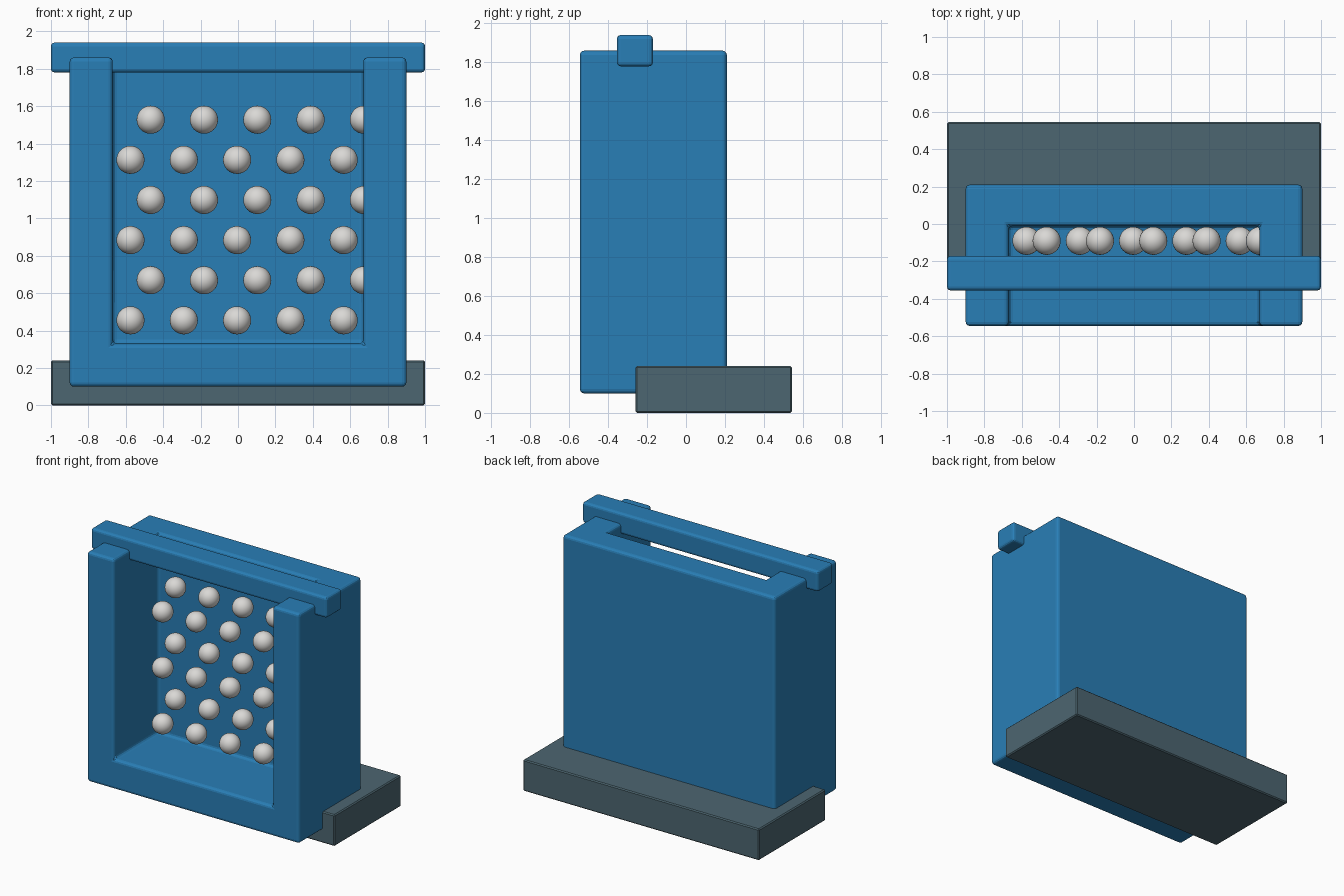
import bpy

if "Cube" in bpy.data.objects:
    bpy.data.objects.remove(bpy.data.objects["Cube"])


def material(name, colour):
    m = bpy.data.materials.new(name)
    m.diffuse_color = (*colour, 1)
    m.use_nodes = True
    m.node_tree.nodes["Principled BSDF"].inputs["Base Color"].default_value = m.diffuse_color
    return m


BLUE = material("blue", (0.022, 0.21, 0.47))
SLATE = material("slate grey", (0.073, 0.133, 0.164))
PEARL = material("pale grey", (0.70, 0.69, 0.67))


def box(name, x, y, z, mat=None):
    """Box from (min, max) pairs on each axis."""
    spans = (x, y, z)
    bpy.ops.mesh.primitive_cube_add(size=1, location=[(a + b) / 2 for a, b in spans])
    ob = bpy.context.object
    ob.name = name
    ob.scale = [b - a for a, b in spans]
    bpy.ops.object.transform_apply(location=False, rotation=False, scale=True)
    if mat:
        ob.data.materials.append(mat)
    return ob


def bevel(ob, width, segments=3):
    mod = ob.modifiers.new("rounded edges", 'BEVEL')
    mod.width = width
    mod.segments = segments
    mod.limit_method = 'ANGLE'


# Base plate
base = box("base_plate", (-1, 1), (-0.26, 0.545), (0, 0.24), SLATE)
bevel(base, 0.008, 1)

# Open tray: solid block with a cavity open to the front and the top
tray = box("tray_body", (-0.9, 0.9), (-0.545, 0.21), (0.1, 1.86), BLUE)
cavity = box("cavity_cutter", (-0.67, 0.67), (-1, -0.01), (0.33, 2.5), BLUE)
cavity.hide_render = True
cavity.hide_set(True)
cut = tray.modifiers.new("cavity", 'BOOLEAN')
cut.operation = 'DIFFERENCE'
cut.solver = 'EXACT'
cut.object = cavity
bevel(tray, 0.022)

# Bar across the top
bar = box("top_bar", (-1, 1), (-0.355, -0.17), (1.78, 1.94), BLUE)
bevel(bar, 0.02)

# Staggered rows of balls; the last one of each odd row sinks into the side wall
ball_mesh = None
for row in range(6):
    for col in range(5):
        x = -0.575 + 0.285 * col + 0.108 * (row % 2)
        place = (x, -0.09, 0.455 + 0.2145 * row)
        if ball_mesh is None:
            bpy.ops.mesh.primitive_uv_sphere_add(segments=32, ring_count=16,
                                                 radius=0.075, location=place)
            ball = bpy.context.object
            bpy.ops.object.shade_smooth()
            ball_mesh = ball.data
            ball_mesh.materials.append(PEARL)
        else:
            ball = bpy.data.objects.new("ball", ball_mesh)
            bpy.context.collection.objects.link(ball)
            ball.location = place
        ball.name = f"ball_{row + 1}_{col + 1}"
